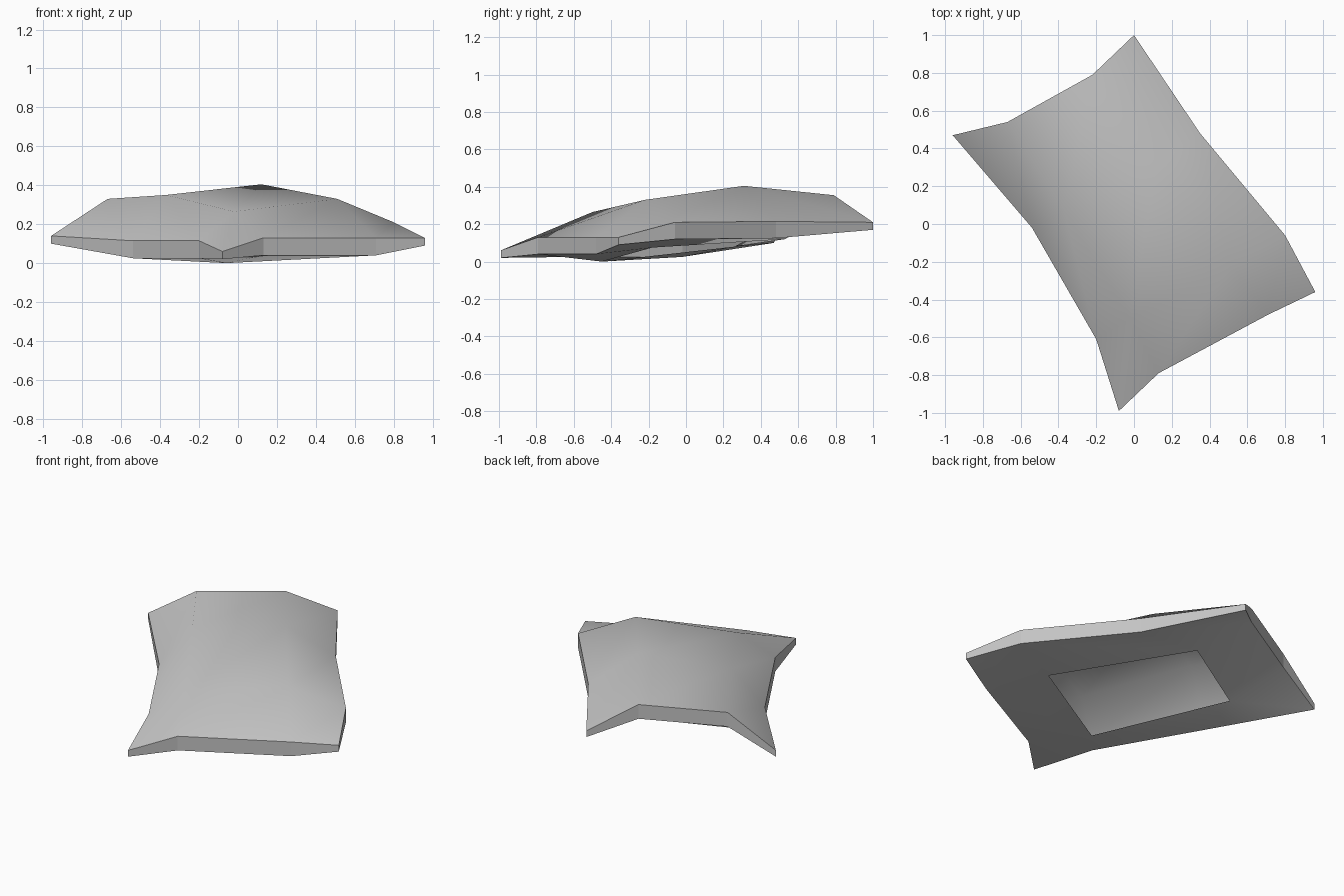
import bpy
import bmesh

default_cube = bpy.data.objects.get("Cube")
if default_cube:
    bpy.data.objects.remove(default_cube, do_unlink=True)

# Cushion top: four rows of four points, from the front seam to the back seam
TOP_ROWS = [
    [(-.08, -.99, .06), (.13, -.79, .13), (.71, -.48, .13), (.96, -.36, .13)],
    [(-.2, -.61, .115), (-.02, -.5, .265), (.51, -.22, .33), (.8, -.06, .21)],
    [(-.54, -.02, .115), (-.37, .07, .35), (.12, .31, .405), (.35, .48, .215)],
    [(-.96, .47, .14), (-.67, .54, .33), (-.22, .79, .355), (0, 1, .21)],
]
# Corners of the opening in the underside, keyed by row and column
OPENING = {
    (1, 1): (-.06, -.45, 0), (1, 2): (.49, -.18, .075),
    (2, 1): (-.5, .26, .08), (2, 2): (-.03, .53, .12),
}
CORNER_THICKNESS = .04
SIDE_THICKNESS = .09
LAST = len(TOP_ROWS) - 1


def underside_point(row, column):
    """Drop a seam point by the band thickness, or use the opening corner."""
    if (row, column) in OPENING:
        return OPENING[row, column]
    x, y, z = TOP_ROWS[row][column]
    is_corner = row in (0, LAST) and column in (0, LAST)
    return x, y, z - (CORNER_THICKNESS if is_corner else SIDE_THICKNESS)


def cell_corners(grid, row, column):
    """Return the four points of one grid cell, counter-clockwise from above."""
    return [grid[row][column], grid[row][column + 1],
            grid[row + 1][column + 1], grid[row + 1][column]]


def make_material(name, colour):
    material = bpy.data.materials.new(name)
    material.use_nodes = True
    material.diffuse_color = colour
    shader = next(n for n in material.node_tree.nodes if n.type == 'BSDF_PRINCIPLED')
    shader.inputs["Base Color"].default_value = colour
    return material


bm = bmesh.new()
span = range(LAST + 1)
top = [[bm.verts.new(TOP_ROWS[row][column]) for column in span] for row in span]
under = [[bm.verts.new(underside_point(row, column)) for column in span] for row in span]

# Puffed top and the underside, leaving the middle cell open
for row in range(LAST):
    for column in range(LAST):
        bm.faces.new(cell_corners(top, row, column))
        if (row, column) != (1, 1):
            bm.faces.new(reversed(cell_corners(under, row, column)))

# Side band joining both seams
ring = [(0, i) for i in range(LAST)]
ring += [(i, LAST) for i in range(LAST)]
ring += [(LAST, LAST - i) for i in range(LAST)]
ring += [(LAST - i, 0) for i in range(LAST)]
band = []
for (row, column), (next_row, next_column) in zip(ring, ring[1:] + ring[:1]):
    band.append(bm.faces.new([
        under[row][column], under[next_row][next_column],
        top[next_row][next_column], top[row][column]]))

# Soft surfaces with crisp seams
for face in bm.faces:
    face.smooth = True
for face in band:
    for edge in face.edges:
        edge.smooth = False

mesh = bpy.data.meshes.new("cushion")
bm.to_mesh(mesh)
bm.free()
mesh.materials.append(make_material("plain grey fabric", (.55, .55, .55, 1)))
cushion = bpy.data.objects.new("cushion", mesh)
bpy.context.collection.objects.link(cushion)
